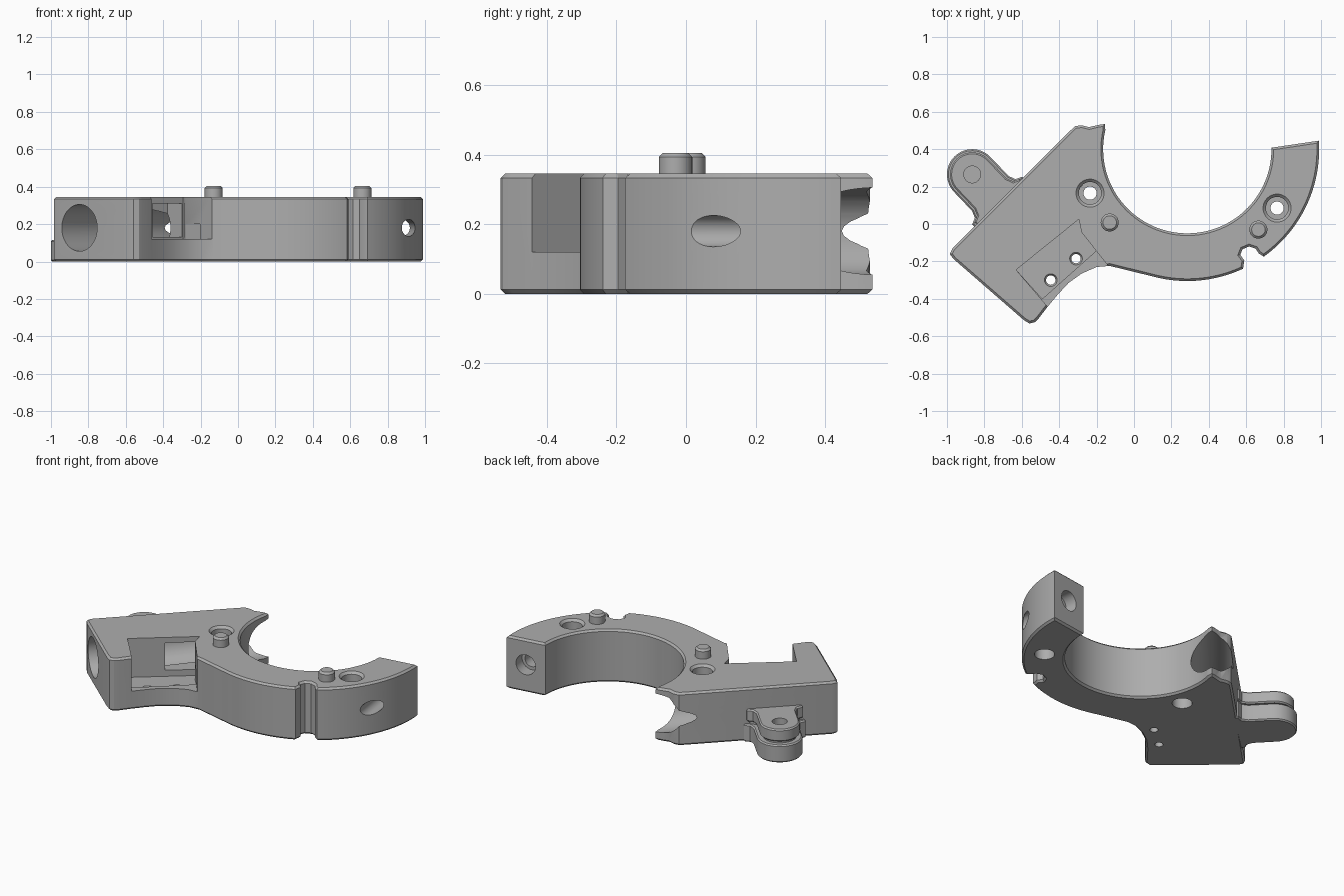
import bpy, bmesh, math
from mathutils import Vector, Matrix

old = bpy.data.objects.get("Cube")
if old:
    bpy.data.objects.remove(old, do_unlink=True)

grey = bpy.data.materials.new("plain_grey")
grey.use_nodes = True
grey.diffuse_color = (0.42, 0.42, 0.42, 1)
grey.node_tree.nodes["Principled BSDF"].inputs["Base Color"].default_value = (0.42, 0.42, 0.42, 1)

HEIGHT, MID = 0.345, 0.18
RING = (0.285, 0.4)
INNER, OUTER = 0.45, 0.705


def arc(center, radius, start, end, steps):
    angles = [math.radians(start + (end - start) * i / steps) for i in range(steps + 1)]
    return [(center[0] + radius * math.cos(a), center[1] + radius * math.sin(a)) for a in angles]


def finish(bm, name):
    bmesh.ops.recalc_face_normals(bm, faces=bm.faces)
    mesh = bpy.data.meshes.new(name)
    bm.to_mesh(mesh)
    bm.free()
    mesh.materials.append(grey)
    ob = bpy.data.objects.new(name, mesh)
    bpy.context.collection.objects.link(ob)
    return ob


def prism(name, points, z0, z1, chamfer=0):
    bm = bmesh.new()
    face = bm.faces.new([bm.verts.new((x, y, z0)) for x, y in points])
    grown = bmesh.ops.extrude_face_region(bm, geom=[face])["geom"]
    bmesh.ops.translate(bm, vec=(0, 0, z1 - z0),
                        verts=[g for g in grown if isinstance(g, bmesh.types.BMVert)])
    bmesh.ops.recalc_face_normals(bm, faces=bm.faces)
    if chamfer:
        rims = [e for e in bm.edges if abs(e.verts[0].co.z - e.verts[1].co.z) < 1e-5]
        bmesh.ops.bevel(bm, geom=rims, offset=chamfer, segments=1,
                        affect='EDGES', clamp_overlap=False)
    return finish(bm, name)


def rod(name, a, b, r1, r2=None, sides=40):
    a, b = Vector(a), Vector(b)
    turn = (b - a).to_track_quat('Z', 'Y').to_matrix().to_4x4()
    bm = bmesh.new()
    bmesh.ops.create_cone(bm, cap_ends=True, segments=sides, radius1=r1,
                          radius2=r1 if r2 is None else r2, depth=(b - a).length,
                          matrix=Matrix.Translation((a + b) / 2) @ turn)
    return finish(bm, name)


def cut(target, cutter):
    cutter.hide_render = True
    mod = target.modifiers.new("cut", 'BOOLEAN')
    mod.operation, mod.solver, mod.object = 'DIFFERENCE', 'EXACT', cutter
    bpy.context.view_layer.update()
    graph = bpy.context.evaluated_depsgraph_get()
    mesh = bpy.data.meshes.new_from_object(target.evaluated_get(graph))
    target.modifiers.clear()
    target.data = mesh
    bpy.data.objects.remove(cutter, do_unlink=True)


def smooth(ob):
    bpy.ops.object.select_all(action='DESELECT')
    ob.select_set(True)
    bpy.context.view_layer.objects.active = ob
    bpy.ops.object.shade_smooth_by_angle(angle=math.radians(30))


# Main body: curved arm, notch, sloped block and pointed horn
outline = arc(RING, OUTER, 3.7, -54.6, 28)
outline += [(0.668, -0.158), (0.65, -0.132), (0.615, -0.12), (0.58, -0.135),
            (0.568, -0.165), (0.59, -0.195)]
outline += arc(RING, OUTER, -65, -105, 20)
outline += [(-0.13, -0.224), (-0.2, -0.23), (-0.28, -0.265), (-0.35, -0.315), (-0.41, -0.38),
            (-0.46, -0.44), (-0.51, -0.505), (-0.53, -0.525), (-0.56, -0.532), (-0.59, -0.513),
            (-0.965, -0.187), (-0.985, -0.16), (-0.97, -0.13), (-0.345, 0.495), (-0.315, 0.523),
            (-0.28, 0.528), (-0.24, 0.518), (-0.19, 0.53), (-0.155, 0.535)]
outline += arc(RING, INNER, 167, 361, 56)
body = prism("body", outline, 0, HEIGHT, 0.012)

# Open pocket with a lowered floor and a side recess
back_edge = [(-0.63, -0.245), (-0.295, 0.025), (-0.28, -0.045)]
cut(body, prism("pocket_cutter", back_edge + [(-0.13, -0.235), (-0.3, -0.5), (-0.45, -0.455)],
                0.12, 0.5))
cut(body, prism("floor_cutter", back_edge + [(-0.195, -0.137), (-0.49, -0.4)], 0.09, 0.2))
along, across = Vector((0.78, 0.63)), Vector((-0.63, 0.78))
middle = Vector((-0.38, -0.04))
corners = [middle + along * s * 0.1 + across * t for s, t in
           ((-1, -0.04), (1, -0.04), (1, 0.12), (-1, 0.12))]
cut(body, prism("recess_cutter", [tuple(c) for c in corners], 0.13, 0.31))

# Long bore through the block to the horn
start, way = Vector((-0.84, -0.28, MID)), Vector((0.643, 0.766, 0))
cut(body, rod("bore_cutter", start - way * 0.2, start + way * 1.25, 0.125, sides=56))

# Stepped vertical screw holes
for x, y in ((-0.235, 0.165), (0.765, 0.085)):
    for z0, z1, r1, r2 in ((-0.1, 0.5, 0.035, 0.035), (0.22, 0.5, 0.06, 0.06),
                           (-0.1, 0.1, 0.06, 0.06), (0.33, 0.36, 0.06, 0.09)):
        cut(body, rod("screw_cutter", (x, y, z0), (x, y, z1), r1, r2))
for x, y in ((-0.445, -0.3), (-0.31, -0.185)):
    cut(body, rod("small_cutter", (x, y, -0.1), (x, y, 0.3), 0.025))
    cut(body, rod("small_sink_cutter", (x, y, 0.075), (x, y, 0.1), 0.025, 0.04))

# Clamping bolt hole through the tip of the arm
tip, run = Vector((0.863, 0.428, MID)), Vector((0.139, -0.99, 0))
cut(body, rod("bolt_cutter", tip - run * 0.1, tip + run * 0.6, 0.045))
cut(body, rod("bolt_head_cutter", tip - run * 0.1, tip + run * 0.08, 0.065))
smooth(body)

# Two-layer ear on the sloped wall
hub = Vector((-0.865, 0.265))
outward, side = Vector((-0.69, 0.724)), Vector((0.724, 0.69))


def ear(name, r, z0, z1, chamfer):
    left = [(-r - 0.05, -0.225), (-r - 0.05, -0.193), (-r - 0.015, -0.178), (-r, -0.14)]
    shape = left + arc((0, 0), r, 180, 0, 24) + [(-s, o) for s, o in reversed(left)]
    return prism(name, [tuple(hub + side * s + outward * o) for s, o in shape], z0, z1, chamfer)


lower = ear("ear_lower", 0.135, 0, 0.115, 0.008)
neck = ear("ear_neck", 0.1, 0.1, 0.14, 0)
upper = ear("ear_upper", 0.118, 0.13, 0.21, 0.008)
for part in (neck, upper):
    cut(part, rod("ear_hole_cutter", (*hub, 0.05), (*hub, 0.4), 0.045))
for part in (lower, neck, upper):
    smooth(part)

# Locating pins with chamfered tops
for label, x, y in (("left_pin", 0.665, -0.03), ("right_pin", -0.13, 0.008)):
    pin = prism(label, arc((x, y), 0.048, 0, 351, 39), 0.3, 0.405, 0.012)
    smooth(pin)
